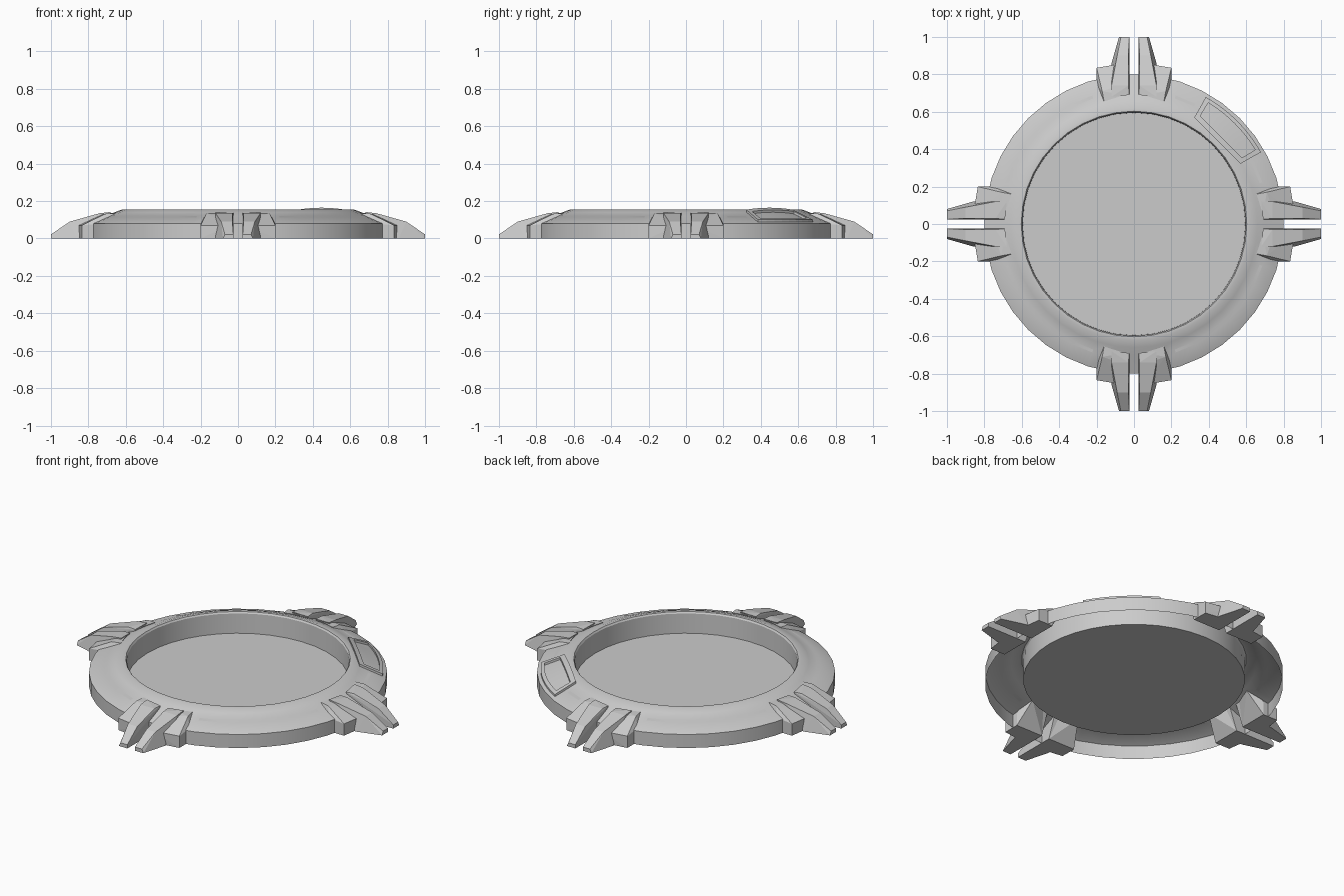
import bpy, bmesh, math
from mathutils import Matrix

if "Cube" in bpy.data.objects:
    bpy.data.objects.remove(bpy.data.objects["Cube"])

SEG = 40


def finish(bm, name, smooth=None):
    me = bpy.data.meshes.new(name)
    bm.to_mesh(me)
    bm.free()
    ob = bpy.data.objects.new(name, me)
    bpy.context.collection.objects.link(ob)
    if smooth:
        bpy.ops.object.select_all(action='DESELECT')
        ob.select_set(True)
        bpy.context.view_layer.objects.active = ob
        bpy.ops.object.shade_smooth_by_angle(angle=math.radians(smooth))
    return ob


def polar(r, deg, z):
    a = math.radians(deg)
    return (r * math.cos(a), r * math.sin(a), z)


# Ring shell, open underneath, with inner wall and recessed floor
profile = [(.80, 0), (.80, .08), (.722, .113), (.706, .12), (.66, .14), (.62, .155),
           (.603, .155), (.597, .146), (.595, .03)]
bm = bmesh.new()
rows = [[bm.verts.new(polar(r, 360 * k / SEG, z)) for k in range(SEG)] for r, z in profile]
grooves = []
for j in range(len(rows) - 1):
    for k in range(SEG):
        n = (k + 1) % SEG
        f = bm.faces.new((rows[j][k], rows[j][n], rows[j + 1][n], rows[j + 1][k]))
        # Groove arcs in each quadrant, interrupted by the hatch in the first
        if j == 2 and 2 <= k % 10 <= 7 and not 3 <= k <= 6:
            grooves.append(f)
bm.faces.new(rows[-1])
bmesh.ops.inset_region(bm, faces=grooves, thickness=.001, depth=-.015)
finish(bm, "ring_base", 25)


# Raised hatch frame following the ring slope
def slope(r):
    return .08 + (.80 - r) * .43


def loop(bm, r_in, r_out, a0, a1, lift):
    n = 8
    pts = [polar(r_out, a0 + (a1 - a0) * i / n, slope(r_out) + lift) for i in range(n + 1)]
    p, q = polar(r_in, a1, 0), polar(r_in, a0, 0)
    for i in range(n + 1):
        x, y = [p[c] + (q[c] - p[c]) * i / n for c in (0, 1)]
        pts.append((x, y, slope(math.hypot(x, y)) + lift))
    return [bm.verts.new(v) for v in pts]


bm = bmesh.new()
loops = [loop(bm, .655, .78, 29.5, 60.5, -.02), loop(bm, .655, .78, 29.5, 60.5, .012),
         loop(bm, .677, .76, 31.5, 58.5, .012), loop(bm, .677, .76, 31.5, 58.5, -.02)]
for a, b in zip(loops, loops[1:]):
    for i in range(len(a)):
        n = (i + 1) % len(a)
        bm.faces.new((a[i], a[n], b[n], b[i]))
bmesh.ops.recalc_face_normals(bm, faces=bm.faces)
finish(bm, "hatch_frame")

# Claw halves: a wide shoulder block and a long tapered prong
shoulder = [(.025, .74, 0), (.2, .74, 0), (.2, .835, 0), (.025, .86, 0),
            (.2, .74, .08), (.2, .835, .07), (.17, .71, .132), (.16, .655, .135),
            (.05, .69, .135), (.05, .75, .12), (.05, .86, .07)]
prong = [(.025, .74, 0), (.13, .74, 0), (.12, .86, 0), (.08, 1, 0), (.025, 1, 0),
         (.025, .69, .135), (.12, .68, .142), (.12, .74, .135), (.03, .74, .135),
         (.09, .90, .09), (.03, .90, .09), (.07, 1, .022), (.025, 1, .022)]
for q in range(4):
    rot = Matrix.Rotation(q * math.pi / 2, 4, 'Z')
    for side in (1, -1):
        for name, pts in (("claw_shoulder", shoulder), ("claw_prong", prong)):
            bm = bmesh.new()
            for x, y, z in pts:
                bm.verts.new((x * side, y, z))
            res = bmesh.ops.convex_hull(bm, input=bm.verts)
            bmesh.ops.delete(bm, geom=[v for v in bm.verts if not v.link_faces], context='VERTS')
            bm.transform(rot)
            bmesh.ops.recalc_face_normals(bm, faces=bm.faces)
            finish(bm, name)
